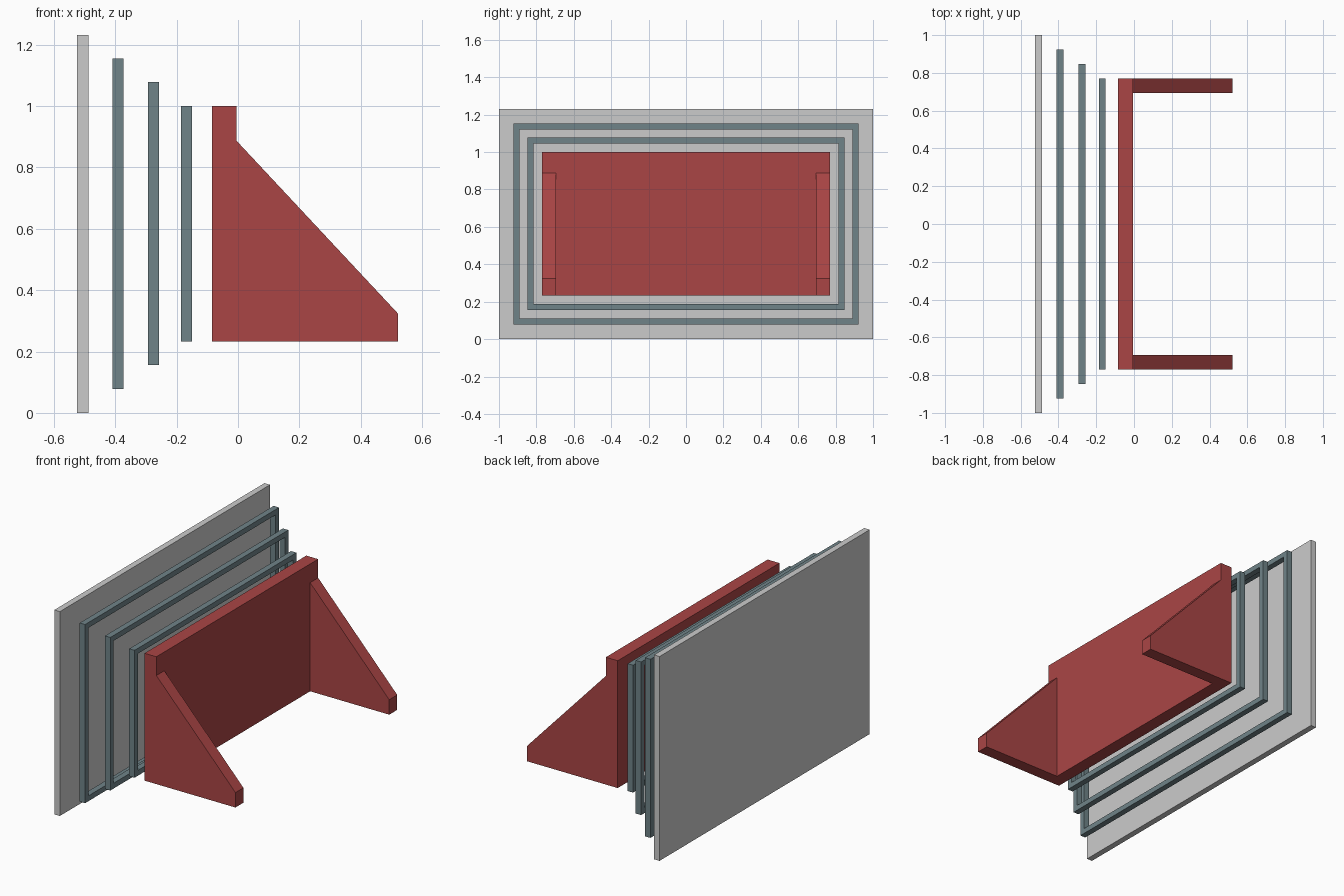
import bpy, bmesh

if "Cube" in bpy.data.objects:
    bpy.data.objects.remove(bpy.data.objects["Cube"])

STEEL = bpy.data.materials.new("blue_grey")
STEEL.diffuse_color = (0.16, 0.23, 0.25, 1)
STEEL.use_nodes = True
STEEL.node_tree.nodes["Principled BSDF"].inputs["Base Color"].default_value = STEEL.diffuse_color
RED = bpy.data.materials.new("red")
RED.diffuse_color = (0.40, 0.06, 0.06, 1)
RED.use_nodes = True
RED.node_tree.nodes["Principled BSDF"].inputs["Base Color"].default_value = RED.diffuse_color


def finish(bm, name, mat=None):
    bmesh.ops.recalc_face_normals(bm, faces=bm.faces)
    mesh = bpy.data.meshes.new(name)
    bm.to_mesh(mesh)
    bm.free()
    if mat:
        mesh.materials.append(mat)
    obj = bpy.data.objects.new(name, mesh)
    bpy.context.collection.objects.link(obj)
    return obj


def rect(bm, x, half, z0, z1):
    return [bm.verts.new((x, y, z)) for y, z in
            ((-half, z0), (half, z0), (half, z1), (-half, z1))]


def bridge(bm, a, b):
    n = len(a)
    for i in range(n):
        j = (i + 1) % n
        bm.faces.new((a[i], a[j], b[j], b[i]))


# Back plate
bm = bmesh.new()
back, front = rect(bm, -0.524, 1, 0, 1.231), rect(bm, -0.487, 1, 0, 1.231)
bridge(bm, back, front)
bm.faces.new(back)
bm.faces.new(front)
finish(bm, "back_plate")

# Three nested rectangular frames, shrinking towards the bracket
W = 0.032
for name, x, half, z0, z1 in (("large_frame", -0.409, 0.923, 0.078, 1.154),
                              ("middle_frame", -0.294, 0.847, 0.156, 1.078),
                              ("small_frame", -0.186, 0.77, 0.233, 1.0)):
    bm = bmesh.new()
    loops = [rect(bm, px, half - d, z0 + d, z1 - d)
             for px, d in ((x, 0), (x + 0.036, 0), (x + 0.036, W), (x, W))]
    for i in range(4):
        bridge(bm, loops[i], loops[(i + 1) % 4])
    finish(bm, name, STEEL)

# Bracket: upright slab with a sloped cheek at each end, as one solid
profile = [(-0.084, 0.233), (-0.005, 0.233), (0.522, 0.233), (0.522, 0.323),
           (-0.005, 0.887), (-0.005, 1.0), (-0.084, 1.0)]
slab, cheek = (0, 1, 4, 5, 6), (1, 2, 3, 4)
bm = bmesh.new()
rings = [[bm.verts.new((x, y, z)) for x, z in profile]
         for y in (-0.77, -0.694, 0.694, 0.77)]
bridge(bm, rings[0], rings[1])
bridge(bm, rings[2], rings[3])
bridge(bm, [rings[1][i] for i in slab], [rings[2][i] for i in slab])
for ring in (rings[0], rings[3]):
    bm.faces.new(ring)
for ring in (rings[1], rings[2]):
    bm.faces.new([ring[i] for i in cheek])
bmesh.ops.recalc_face_normals(bm, faces=bm.faces)
bmesh.ops.dissolve_limit(bm, angle_limit=0.01, verts=bm.verts, edges=bm.edges)
finish(bm, "bracket", RED)
